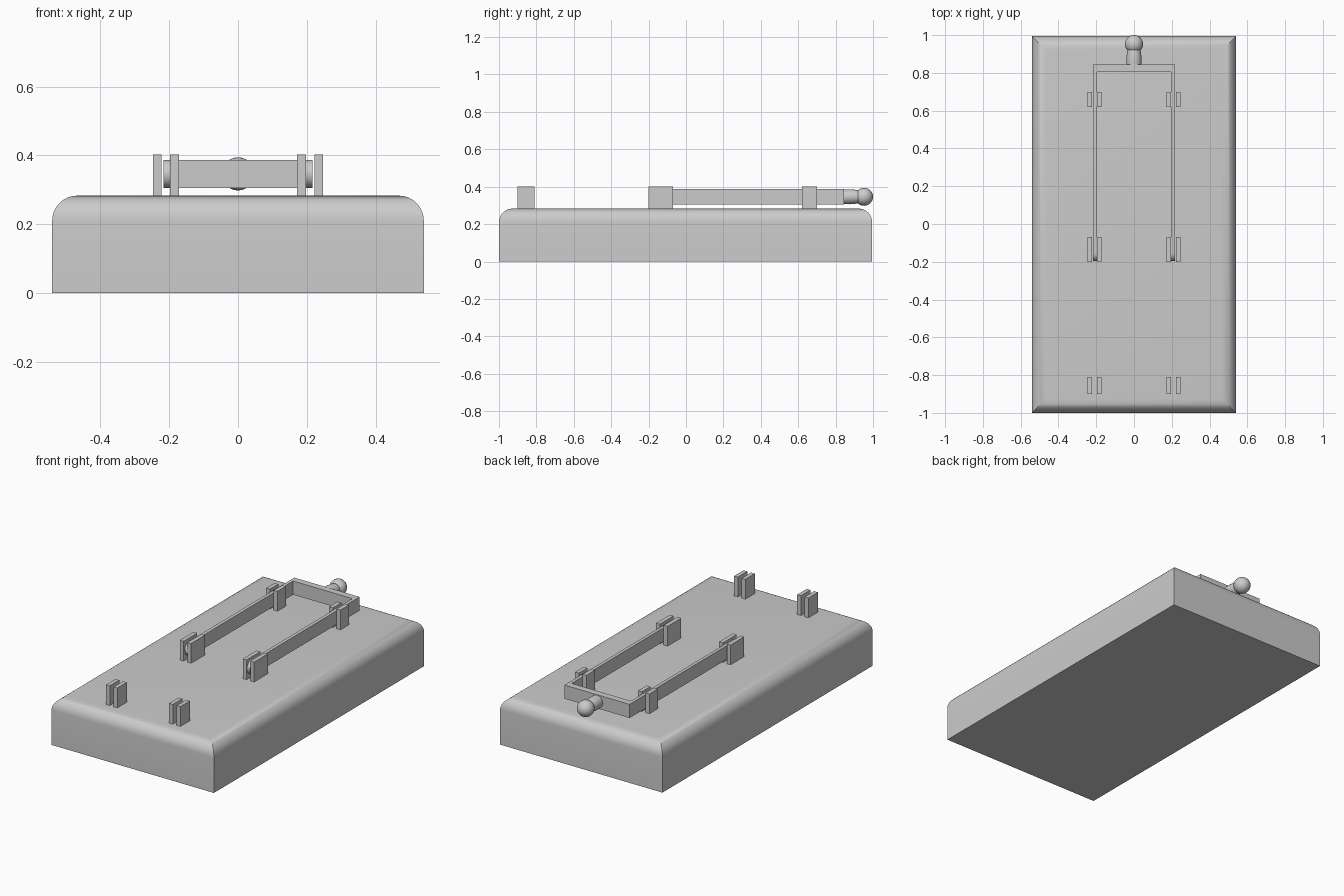
import bpy, bmesh, math

if "Cube" in bpy.data.objects:
    bpy.data.objects.remove(bpy.data.objects["Cube"])

grey = bpy.data.materials.new("light_grey")
grey.diffuse_color = (0.6, 0.6, 0.6, 1)
grey.use_nodes = True
grey.node_tree.nodes["Principled BSDF"].inputs["Base Color"].default_value = grey.diffuse_color


def finish(name, bm, smooth=False):
    bmesh.ops.recalc_face_normals(bm, faces=bm.faces)
    me = bpy.data.meshes.new(name)
    bm.to_mesh(me)
    bm.free()
    me.materials.append(grey)
    ob = bpy.data.objects.new(name, me)
    bpy.context.collection.objects.link(ob)
    if smooth:
        bpy.ops.object.select_all(action='DESELECT')
        ob.select_set(True)
        bpy.context.view_layer.objects.active = ob
        bpy.ops.object.shade_smooth_by_angle(angle=math.radians(35))
    return ob


def add_box(bm, x0, x1, y0, y1, z0, z1):
    vs = bmesh.ops.create_cube(bm, size=1)["verts"]
    for v in vs:
        v.co = (x0 if v.co.x < 0 else x1, y0 if v.co.y < 0 else y1,
                z0 if v.co.z < 0 else z1)


# Base block: only the four top edges are rounded, corners stay mitred
bm = bmesh.new()
add_box(bm, -0.54, 0.54, -1, 0.995, 0, 0.283)
top = [e for e in bm.edges if all(v.co.z > 0.2 for v in e.verts)]
bmesh.ops.bevel(bm, geom=top, offset=0.073, segments=8, profile=0.5, affect='EDGES')
finish("base", bm, True)

# Three pairs of clips, each made of two upright plates
for name, y0, y1 in (("rear_clip", 0.62, 0.70), ("hinge_clip", -0.20, -0.07),
                     ("front_clip", -0.90, -0.81)):
    for side, tag in ((-1, "left"), (1, "right")):
        bm = bmesh.new()
        for c in (-0.025, 0.025):
            x = side * 0.2095 + c
            add_box(bm, x - 0.0125, x + 0.0125, y0, y1, 0.275, 0.402)
        finish(f"{name}_{tag}", bm)

# Two blades with rounded hinge ends
ZC, HALF = 0.346, 0.041
for side, tag in ((-1, "left"), (1, "right")):
    bm = bmesh.new()
    outline = [(0.845, -HALF), (0.845, HALF)]
    for i in range(13):
        a = math.pi / 2 + math.pi * i / 12
        outline.append((-0.155 + HALF * math.cos(a), HALF * math.sin(a)))
    x0 = side * 0.207 - 0.01
    f = bm.faces.new([bm.verts.new((x0, y, ZC + z)) for y, z in outline])
    ext = bmesh.ops.extrude_face_region(bm, geom=[f])["geom"]
    for v in ext:
        if isinstance(v, bmesh.types.BMVert):
            v.co.x += 0.02
    finish(f"blade_{tag}", bm, True)

# Crossbar joining the blades
bm = bmesh.new()
add_box(bm, -0.217, 0.217, 0.805, 0.845, ZC - HALF, ZC + HALF)
finish("crossbar", bm)

# Handle: neck and ball turned from one profile
profile = [(0, 0.84), (0.038, 0.84), (0.040, 0.875), (0.037, 0.91), (0.035, 0.92)]
for i in range(13):
    a = math.radians(132 * (1 - i / 12))
    profile.append((0.048 * math.sin(a), 0.952 + 0.048 * math.cos(a)))
bm = bmesh.new()
vs = [bm.verts.new((r, y, ZC)) for r, y in profile]
es = [bm.edges.new(p) for p in zip(vs, vs[1:])]
bmesh.ops.spin(bm, geom=vs + es, cent=(0, 0, ZC), axis=(0, 1, 0),
               angle=2 * math.pi, steps=32)
bmesh.ops.remove_doubles(bm, verts=bm.verts, dist=0.0005)
finish("handle", bm, True)
